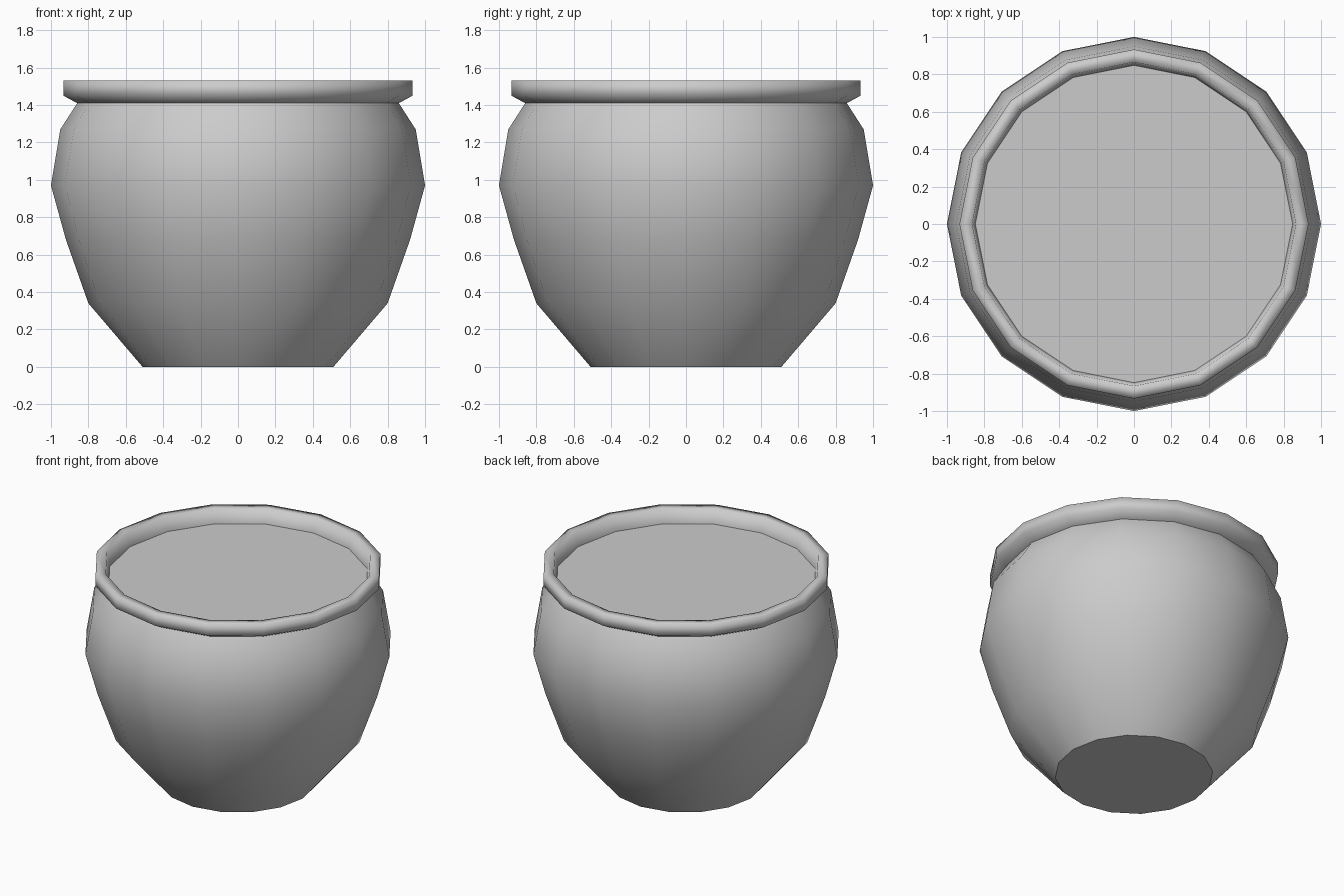
import bpy, bmesh, math

if "Cube" in bpy.data.objects:
    bpy.data.objects.remove(bpy.data.objects["Cube"])

SIDES = 16


def lathe(name, profile, cap_bottom=False, cap_top=False, sharp_angle=180):
    """Revolve (radius, z) points around the z axis."""
    bm = bmesh.new()
    rings = []
    for r, z in profile:
        rings.append([bm.verts.new((r * math.cos(2 * math.pi * i / SIDES),
                                    r * math.sin(2 * math.pi * i / SIDES), z))
                      for i in range(SIDES)])
    for low, high in zip(rings, rings[1:]):
        for i in range(SIDES):
            j = (i + 1) % SIDES
            bm.faces.new((low[i], low[j], high[j], high[i]))
    if cap_bottom:
        bm.faces.new(rings[0][::-1])
    if cap_top:
        bm.faces.new(rings[-1])
    for f in bm.faces:
        f.smooth = len(f.verts) == 4
    for e in bm.edges:
        if len(e.link_faces) == 2 and e.calc_face_angle() > math.radians(sharp_angle):
            e.smooth = False
    mesh = bpy.data.meshes.new(name)
    bm.to_mesh(mesh)
    bm.free()
    obj = bpy.data.objects.new(name, mesh)
    bpy.context.collection.objects.link(obj)
    return obj


# Rounded pot body with a flat base
lathe("pot_body", [(0.51, 0), (0.80, 0.34), (0.92, 0.68), (1.0, 0.97),
                   (0.95, 1.27), (0.86, 1.41)], cap_bottom=True, sharp_angle=40)

# Rolled rim, softly shaded, running down inside to the filling
lathe("pot_rim", [(0.86, 1.41), (0.933, 1.45), (0.933, 1.53),
                  (0.866, 1.53), (0.848, 1.43)])

# Flat surface filling the mouth
lathe("pot_filling", [(0.848, 1.43)], cap_top=True)
